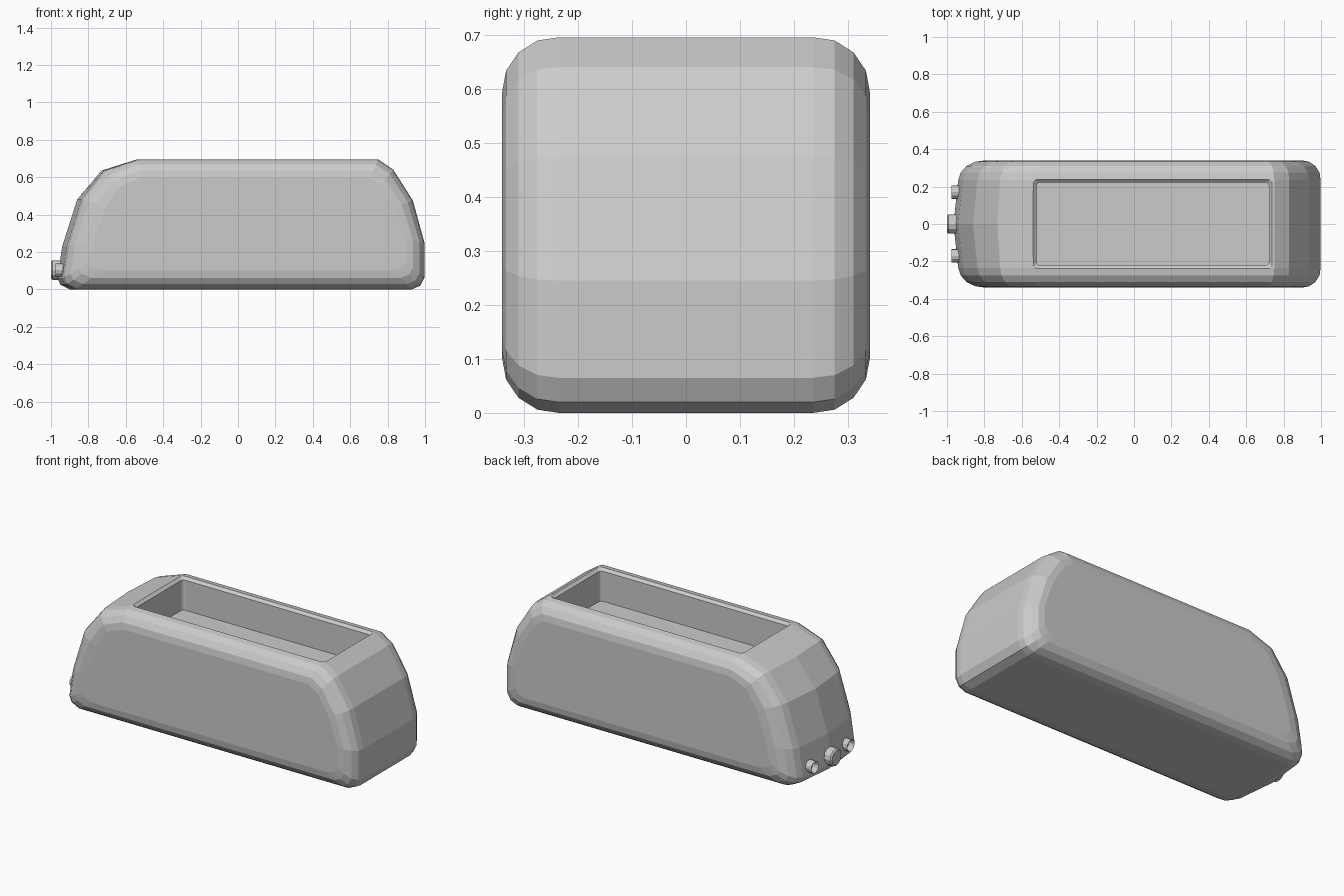
import bpy
import bmesh
import math
from mathutils import Matrix

cube = bpy.data.objects.get("Cube")
if cube:
    bpy.data.objects.remove(cube, do_unlink=True)

grey = bpy.data.materials.new("light_grey")
grey.use_nodes = True
colour = (0.6, 0.6, 0.6, 1)
grey.diffuse_color = colour
grey.node_tree.nodes["Principled BSDF"].inputs["Base Color"].default_value = colour


def finish(bm, name):
    bmesh.ops.recalc_face_normals(bm, faces=bm.faces)
    mesh = bpy.data.meshes.new(name)
    bm.to_mesh(mesh)
    bm.free()
    mesh.materials.append(grey)
    obj = bpy.data.objects.new(name, mesh)
    bpy.context.collection.objects.link(obj)
    return obj


def loft(rings, name):
    """Skin a stack of equal rings and cap both ends."""
    bm = bmesh.new()
    rows = [[bm.verts.new(p) for p in ring] for ring in rings]
    for a, b in zip(rows, rows[1:]):
        for i in range(len(a)):
            j = (i + 1) % len(a)
            bm.faces.new((a[i], a[j], b[j], b[i]))
    bm.faces.new(rows[0])
    bm.faces.new(rows[-1])
    return finish(bm, name)


def clamp(v):
    return max(0, min(1, v))


# Body: a long side profile, shrunk towards each side to round the edges
profile = [(-0.54, 0.695), (-0.73, 0.635), (-0.86, 0.48), (-0.94, 0.23),
           (-0.965, 0.06), (-0.95, 0.025), (-0.90, 0), (0.93, 0),
           (0.975, 0.02), (0.998, 0.065), (0.998, 0.245), (0.935, 0.475),
           (0.83, 0.64), (0.75, 0.695)]


def side_ring(y, inset, bulge):
    ring = []
    for x, z in profile:
        left, right = clamp((-x - 0.5) / 0.4), clamp((x - 0.6) / 0.35)
        nx = x + left * (1.4 * inset + bulge) - right * inset
        nz = z + inset * (1 - 2 * z / 0.695)
        ring.append((nx, y, nz))
    return ring


half = [(0, 0, 0), (0.235, 0, 0.025), (0.275, 0.006, 0.03),
        (0.31, 0.028, 0.03), (0.333, 0.062, 0.03), (0.34, 0.1, 0.03)]
layers = [(-y, d, b) for y, d, b in reversed(half[1:])] + half
body = loft([side_ring(*layer) for layer in layers], "body")


# Tray recess with rounded corners and a chamfered lip
def rounded_rect(hx, hy, r, z, cx=0.1, steps=3):
    ring = []
    for k, (sx, sy) in enumerate([(1, 1), (-1, 1), (-1, -1), (1, -1)]):
        for s in range(steps + 1):
            a = math.pi / 2 * (k + s / steps)
            ring.append((cx + sx * (hx - r) + r * math.cos(a),
                         sy * (hy - r) + r * math.sin(a), z))
    return ring


cutter = loft([rounded_rect(0.622, 0.222, 0.02, 0.5),
               rounded_rect(0.622, 0.222, 0.02, 0.68),
               rounded_rect(0.64, 0.24, 0.025, 0.696),
               rounded_rect(0.64, 0.24, 0.025, 0.8)], "recess_cutter")
cutter.hide_render = True
cutter.hide_viewport = True
cut = body.modifiers.new("recess", "BOOLEAN")
cut.operation = "DIFFERENCE"
cut.solver = "EXACT"
cut.object = cutter


# Knobs on the left-hand nose
def knob(name, y, radius, x_tip, hollow):
    bm = bmesh.new()
    depth = x_tip + 0.92
    turn = Matrix.Translation(((x_tip - 0.92) / 2, y, 0.103)) @ Matrix.Rotation(math.pi / 2, 4, "Y")
    bmesh.ops.create_cone(bm, cap_ends=True, segments=12, radius1=radius,
                          radius2=radius, depth=-depth, matrix=turn)
    tip = min(bm.faces, key=lambda f: f.calc_center_median().x)
    if hollow:
        bmesh.ops.inset_region(bm, faces=[tip], thickness=0.013)
        bmesh.ops.translate(bm, verts=tip.verts, vec=(0.03, 0, 0))
    else:
        bmesh.ops.bevel(bm, geom=list(tip.edges), offset=0.008, segments=1, affect="EDGES")
    return finish(bm, name)


knob("centre_knob", 0, 0.052, -1.0, False)
for side, y in (("front", -0.17), ("back", 0.17)):
    knob(side + "_socket", y, 0.035, -0.975, True)
